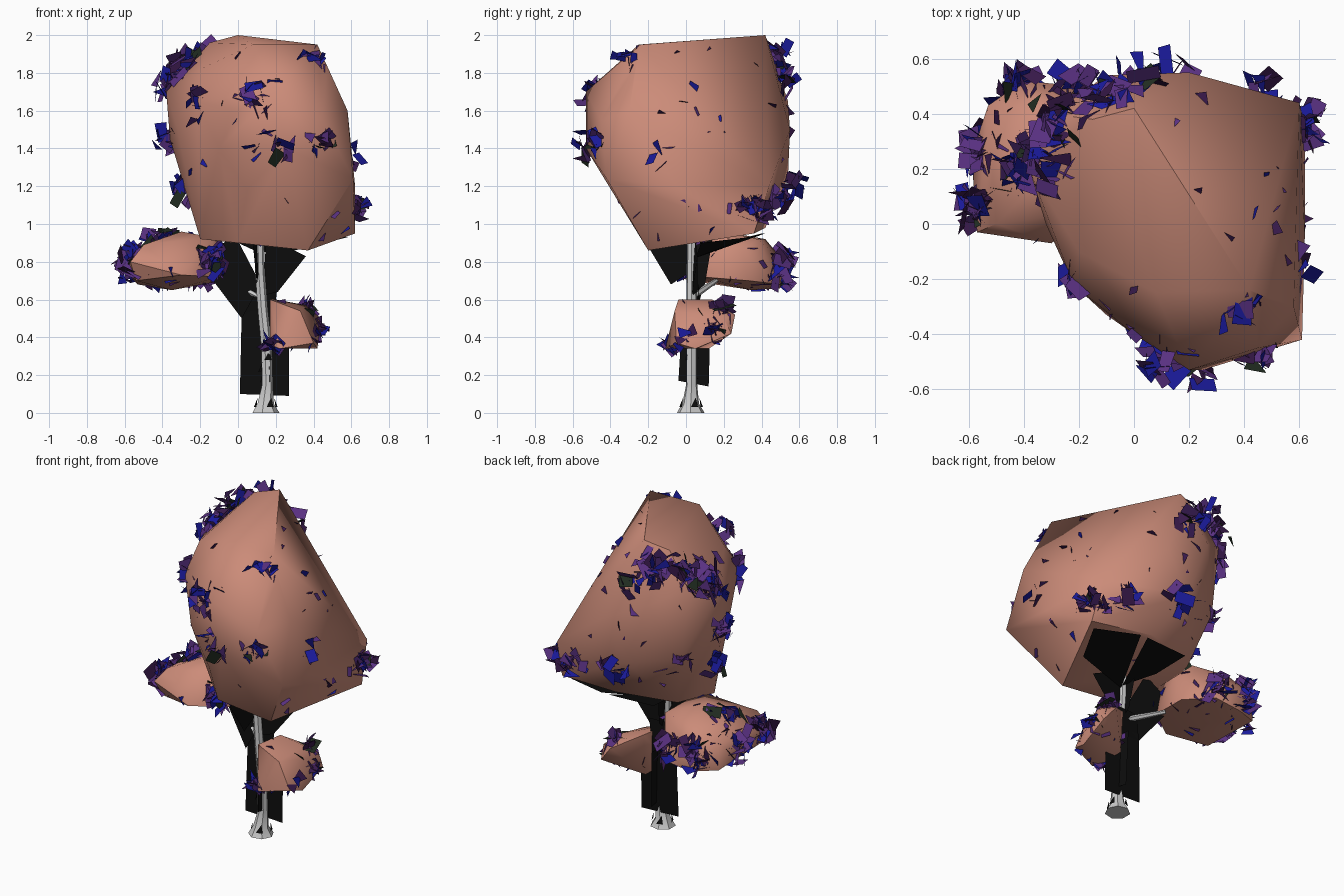
import bpy, bmesh, math, random
from mathutils import Vector, Matrix
random.seed(7)


def mat(name, rgb):
    m = bpy.data.materials.new(name)
    m.diffuse_color = (*rgb, 1)
    return m


SALMON = mat("salmon", (0.60, 0.26, 0.19))
BLACK = mat("black", (0.004, 0.004, 0.004))
LEAF = [mat("purple", (0.10, 0.03, 0.22)), mat("blue", (0.01, 0.01, 0.32)),
        mat("dark_purple", (0.04, 0.01, 0.07)), mat("dark_green", (0.015, 0.025, 0.015))]


def finish(name, bm, mats, smooth=None):
    me = bpy.data.meshes.new(name)
    bm.to_mesh(me)
    bm.free()
    ob = bpy.data.objects.new(name, me)
    bpy.context.collection.objects.link(ob)
    for m in mats:
        me.materials.append(m)
    if smooth:
        bpy.ops.object.select_all(action='DESELECT')
        ob.select_set(True)
        bpy.context.view_layer.objects.active = ob
        bpy.ops.object.shade_smooth_by_angle(angle=math.radians(smooth))
    return ob


def hull(name, pts):
    bm = bmesh.new()
    for p in pts:
        bm.verts.new(p)
    bmesh.ops.convex_hull(bm, input=bm.verts)
    bmesh.ops.delete(bm, geom=[v for v in bm.verts if not v.link_faces], context='VERTS')
    bmesh.ops.recalc_face_normals(bm, faces=bm.faces)
    return finish(name, bm, [SALMON], 50)


def tube(name, path, sides=8):
    # path entries: x, y, z, radius
    bm = bmesh.new()
    pts = [Vector(p[:3]) for p in path]
    rings = []
    for i, p in enumerate(pts):
        d = (pts[min(i + 1, len(pts) - 1)] - pts[max(i - 1, 0)]).normalized()
        q = Vector((0, 0, 1)).rotation_difference(d) if i else Matrix.Identity(3).to_quaternion()
        rings.append([bm.verts.new(p + q @ Vector((math.cos(a), math.sin(a), 0)) * path[i][3])
                      for a in [2 * math.pi * k / sides for k in range(sides)]])
    for a, b in zip(rings, rings[1:]):
        for k in range(sides):
            n = (k + 1) % sides
            bm.faces.new((a[k], a[n], b[n], b[k]))
    bm.faces.new(rings[0][::-1])
    bm.faces.new(rings[-1])
    return finish(name, bm, [], 40)


# Foliage masses
hull("main_canopy", [
    (0, .42, 2.0), (.42, -.24, 1.95), (-.15, .38, 1.96), (.08, -.25, 1.95),
    (.47, -.27, 1.83), (.58, -.3, 1.6), (-.38, .2, 1.7), (-.3, .4, 1.76),
    (-.1, .54, 1.65), (.2, .55, 1.5), (.6, .44, 1.2), (.62, .36, .95),
    (.62, -.05, 1.2), (.61, -.42, 1.24), (.2, -.53, 1.7), (.25, -.53, 1.4),
    (0, -.4, 1.6), (-.22, -.22, 1.65), (-.36, .15, 1.45), (-.32, 0, 1.5),
    (-.25, .4, 1.3), (.05, .54, 1.25), (-.2, 0, .92), (-.15, .3, .96),
    (0, -.2, .9), (.37, -.2, .86), (.45, -.45, 1.55), (.3, -.41, 1.76),
    (.2, .42, .98), (-.2, -.1, 1.82), (-.1, -.33, 1.4), (.05, -.36, 1.18), (.3, -.33, 1.08)])
hull("left_canopy", [
    (-.57, -.03, .8), (-.3, -.07, .73), (-.5, 0, .89), (-.59, .25, .74),
    (-.53, .43, .84), (-.53, .43, .68), (-.4, .52, .8), (-.38, .5, .66), (-.2, .5, .68),
    (-.12, .38, .92), (-.3, .2, .96), (-.14, .05, .93), (-.1, .08, .72), (-.54, .02, .7),
    (-.35, .42, .92), (-.35, .35, .65), (-.08, .33, .7), (-.06, .3, .86)])
hull("small_canopy", [
    (.17, -.04, .6), (.2, .14, .6), (.36, .15, .57), (.44, .2, .5), (.43, .24, .42),
    (.42, .05, .34), (.22, -.11, .34), (.2, .12, .34), (.33, -.06, .54), (.35, .26, .52),
    (.17, -.05, .36), (.4, -.05, .37)])

# Trunk and branch
tube("trunk", [(.145, .025, 0, .075), (.145, .025, .05, .045), (.155, .03, .15, .03),
               (.15, .03, .35, .03), (.13, .03, .55, .028), (.115, .03, .75, .027),
               (.11, .03, 1.0, .025)], 7)
tube("side_branch", [(.12, .03, .61, .02), (.06, .07, .64, .018), (-.1, .16, .7, .012)], 6)

# Crossed black cards up the trunk, plus dark bark patches at its foot
bm = bmesh.new()
cards = [
    [(.01, .06, .1), (.27, .06, .09), (.27, .07, .5), (.02, .07, .55)],
    [(.17, -.04, .17), (.16, .12, .14), (.15, .13, .5), (.15, -.02, .5)],
    [(.03, .07, .5), (.19, .07, .5), (.21, .07, .68), (.02, .06, .68)],
    [(.02, .05, .5), (.12, .05, .68), (-.02, .08, .95), (-.2, .12, .79)],
    [(.13, .03, .62), (.21, .06, .64), (.36, .06, .83), (.15, .05, .93)],
    [(.1, -.08, .68), (.11, .03, .75), (.1, .03, .93), (.08, -.2, .88)],
    [(.12, .03, .62), (.12, .1, .68), (.1, .14, .92), (.1, .03, .88)],
    [(.14, .05, .82), (.45, .08, .9), (.58, .33, .93), (.3, .42, .95)],
    [(.13, .05, .84), (.25, .42, .95), (-.05, .4, .95), (.0, .2, .9)],
]
for c in cards:
    bm.faces.new([bm.verts.new(p) for p in c])
for k in range(4):
    a = k * 1.6 + .3
    for z, r in ((.03, .06), (.1 + .06 * k, .033)):
        n = Vector((math.cos(a), math.sin(a), 0))
        t = Vector((-n.y, n.x, 0)) * .02
        c = Vector((.147, .027, z)) + n * r
        bm.faces.new([bm.verts.new(p) for p in
                      (c - t, c + t, c + t * .5 + Vector((0, 0, .05)) - n * .01)])
finish("branch_cards", bm, [BLACK])


# Leaves: random cards, some tapering to a spike
def leaf(bm, c, big=1.0):
    q = Vector((random.gauss(0, 1), random.gauss(0, 1), random.gauss(0, 1))).to_track_quat('Z', 'Y')
    q = q @ Matrix.Rotation(random.random() * 6.28, 3, 'Z').to_quaternion()
    w, l = random.uniform(.024, .04) * big, random.uniform(.035, .06) * big
    tip = random.choice((1, .8, .05))
    quad = [(-w, -l, 0), (w, -l, 0), (w * tip, l, .01), (-w * tip, l, .01)]
    f = bm.faces.new([bm.verts.new(c + q @ Vector(p)) for p in quad])
    f.material_index = random.choices(range(4), (45, 27, 22, 6))[0]


# Clusters: centre, spread, count
clusters = [
    ((-.28, .36, 1.83), .08, 40), ((-.36, .27, 1.72), .07, 28), ((-.1, .46, 1.86), .08, 38),
    ((-.29, .18, 1.8), .06, 14), ((.02, .5, 1.74), .07, 14), ((.12, -.49, 1.66), .08, 24),
    ((.44, -.45, 1.43), .07, 18), ((.22, -.51, 1.42), .07, 12), ((-.37, .17, 1.44), .05, 16),
    ((-.29, .1, 1.18), .06, 12), ((.61, .36, 1.08), .06, 34), ((.45, .45, 1.12), .08, 20),
    ((.38, -.29, 1.88), .06, 14), ((-.2, -.2, 1.62), .08, 12), ((.61, -.15, 1.35), .05, 5),
    ((.1, .52, 1.2), .1, 14), ((-.22, .39, 1.3), .07, 12), ((.05, -.4, 1.4), .08, 8),
    ((-.56, .06, .81), .06, 44), ((-.54, .28, .78), .07, 42), ((-.42, .46, .77), .08, 52),
    ((-.42, .2, .92), .07, 22), ((-.13, .0, .81), .06, 32), ((-.22, .47, .75), .07, 24),
    ((.42, .16, .45), .045, 16), ((.35, .2, .56), .035, 10), ((.18, -.08, .36), .03, 10),
    ((.4, .0, .4), .04, 5)]
bm = bmesh.new()
for c, s, n in clusters:
    for _ in range(n):
        o = Vector([max(-1, min(1, random.gauss(0, .6))) * s for _ in range(3)])
        leaf(bm, Vector(c) + o)
# Loose leaves poking through the faces
for name, n in (("main_canopy", 60), ("left_canopy", 35), ("small_canopy", 12)):
    me = bpy.data.objects[name].data
    for p in random.choices(me.polygons, [q.area for q in me.polygons], k=n):
        if p.center.z > 1.85:
            continue
        w = [random.random() for _ in p.vertices]
        c = sum((me.vertices[v].co * k for v, k in zip(p.vertices, w)), Vector()) / sum(w)
        leaf(bm, c - p.normal * .015, .8)
finish("leaves", bm, LEAF)
